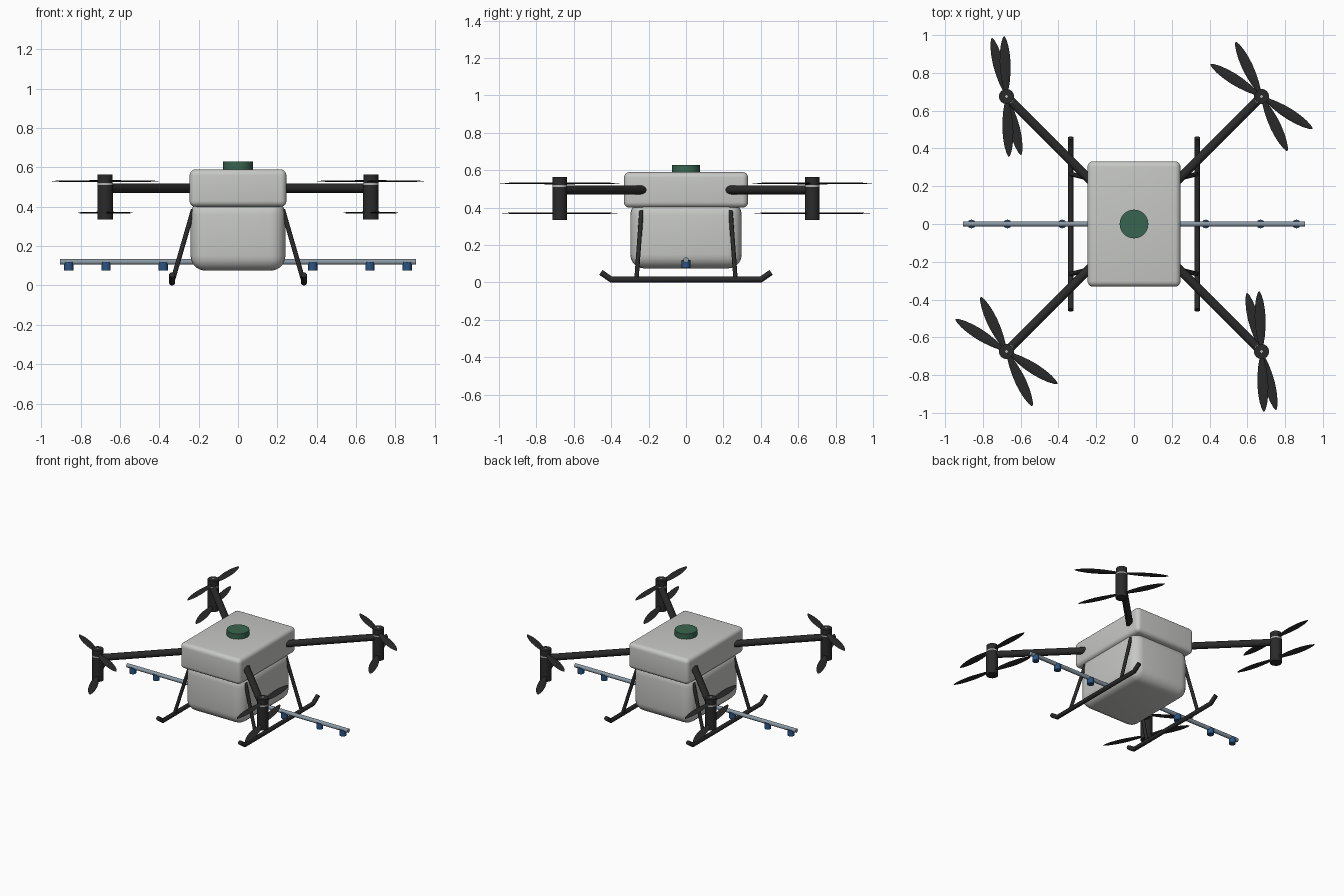
import bpy, bmesh, math
from mathutils import Vector, Matrix

cube = bpy.data.objects.get("Cube")
if cube:
    bpy.data.objects.remove(cube, do_unlink=True)


def material(name, r, g, b):
    m = bpy.data.materials.new(name)
    m.use_nodes = True
    m.diffuse_color = (r, g, b, 1)
    m.node_tree.nodes["Principled BSDF"].inputs["Base Color"].default_value = (r, g, b, 1)
    return m


SHELL = material("light grey shell", 0.57, 0.58, 0.56)
BLACK = material("black carbon", 0.023, 0.023, 0.024)
GREEN = material("green cap", 0.04, 0.13, 0.08)
STEEL = material("boom grey", 0.26, 0.32, 0.37)
BLUE = material("nozzle blue", 0.025, 0.09, 0.23)
SILVER = material("silver ring", 0.45, 0.46, 0.47)


def finish(name, bm, mat, angle=40):
    bmesh.ops.recalc_face_normals(bm, faces=bm.faces[:])
    me = bpy.data.meshes.new(name)
    bm.to_mesh(me)
    bm.free()
    me.materials.append(mat)
    ob = bpy.data.objects.new(name, me)
    bpy.context.collection.objects.link(ob)
    bpy.ops.object.select_all(action='DESELECT')
    ob.select_set(True)
    bpy.context.view_layer.objects.active = ob
    bpy.ops.object.shade_smooth_by_angle(angle=math.radians(angle))
    return ob


def rounded_box(name, half_x, half_y, z0, z1, radius, mat):
    bm = bmesh.new()
    size = Matrix.Diagonal((2 * half_x, 2 * half_y, z1 - z0, 1))
    bmesh.ops.create_cube(bm, size=1, matrix=Matrix.Translation((0, 0, (z0 + z1) / 2)) @ size)
    bmesh.ops.bevel(bm, geom=bm.edges[:], offset=radius, segments=5, profile=0.5, affect='EDGES')
    return finish(name, bm, mat)


def rod(name, a, b, radius, mat, sides=20):
    a, b = Vector(a), Vector(b)
    bm = bmesh.new()
    turn = (b - a).to_track_quat('Z', 'Y').to_matrix().to_4x4()
    bmesh.ops.create_cone(bm, cap_ends=True, segments=sides, radius1=radius, radius2=radius,
                          depth=(b - a).length, matrix=Matrix.Translation((a + b) / 2) @ turn)
    return finish(name, bm, mat)


def bent_tube(name, points, radius, mat, sides=12):
    # tube in a plane of constant x, with mitred bends
    pts = [Vector(p) for p in points]
    bm = bmesh.new()
    rings = []
    for i, p in enumerate(pts):
        d1 = (p - pts[max(i - 1, 0)]).normalized()
        d2 = (pts[min(i + 1, len(pts) - 1)] - p).normalized()
        side = Vector((1, 0, 0)).cross((d1 + d2).normalized())
        stretch = 1 / math.cos(d1.angle(d2) / 2) if d1.length and d2.length else 1
        ring = []
        for k in range(sides):
            t = math.tau * k / sides
            ring.append(bm.verts.new(p + Vector((radius * math.cos(t), 0, 0))
                                     + side * radius * stretch * math.sin(t)))
        rings.append(ring)
    for r, s in zip(rings, rings[1:]):
        for k in range(sides):
            j = (k + 1) % sides
            bm.faces.new((r[k], r[j], s[j], s[k]))
    bm.faces.new(rings[0])
    bm.faces.new(rings[-1])
    return finish(name, bm, mat)


# distance from hub, half width, half thickness of a blade
BLADE = [(0.0, 0.012, 0.005), (0.04, 0.013, 0.005), (0.08, 0.021, 0.005), (0.13, 0.027, 0.0045),
         (0.18, 0.029, 0.004), (0.23, 0.026, 0.0035), (0.27, 0.020, 0.003), (0.30, 0.012, 0.002),
         (0.315, 0.005, 0.0015), (0.319, 0.001, 0.001)]


def propeller(name, centre, degrees, pitch):
    bm = bmesh.new()
    for half in (0, math.pi):
        spin = (Matrix.Translation(centre) @ Matrix.Rotation(math.radians(degrees) + half, 4, 'Z')
                @ Matrix.Rotation(math.radians(pitch), 4, 'X'))
        rings = []
        for r, w, h in BLADE:
            rings.append([bm.verts.new(spin @ Vector((r, w * math.cos(t), h * math.sin(t))))
                          for t in (math.tau * k / 8 for k in range(8))])
        for a, b in zip(rings, rings[1:]):
            for k in range(8):
                j = (k + 1) % 8
                bm.faces.new((a[k], a[j], b[j], b[k]))
        bm.faces.new(rings[0])
        bm.faces.new(rings[-1])
    return finish(name, bm, BLACK, 60)


# body: liquid tank, upper shell and filler cap
rounded_box("tank", 0.241, 0.298, 0.075, 0.435, 0.075, SHELL)
rounded_box("upper_shell", 0.246, 0.332, 0.40, 0.59, 0.03, SHELL)
rod("filler_cap", (0, 0, 0.58), (0, 0, 0.629), 0.076, GREEN, 28)

# four arms with coaxial motors and paired propellers
for sx, side in ((1, "left"), (-1, "right")):
    for sy, end in ((-1, "front"), (1, "back")):
        tag = f"{end}_{side}"
        x, y = 0.675 * sx, 0.675 * sy
        rod("arm_" + tag, (0.15 * sx, 0.15 * sy, 0.495), (x, y, 0.495), 0.024, BLACK)
        rod("motor_" + tag, (x, y, 0.335), (x, y, 0.511), 0.040, BLACK, 24)
        rod("motor_ring_" + tag, (x, y, 0.511), (x, y, 0.520), 0.040, SILVER, 24)
        rod("motor_top_" + tag, (x, y, 0.520), (x, y, 0.563), 0.038, BLACK, 24)
        rod("motor_bolt_" + tag, (x, y, 0.560), (x, y, 0.565), 0.008, SILVER, 8)
        same = sx == sy
        propeller("upper_propeller_" + tag, (x, y, 0.53), 147.7 if same else 92.3, 4)
        propeller("lower_propeller_" + tag, (x, y, 0.37), 115.3 if same else 104, -4)

    # landing skid with two slanted legs
    bent_tube("skid_" + side, [(0.335 * sx, -0.455, 0.054), (0.335 * sx, -0.40, 0.0155),
                               (0.335 * sx, 0.40, 0.0155), (0.335 * sx, 0.455, 0.054)],
              0.0155, BLACK)
    for sy, end in ((-1, "front"), (1, "back")):
        rod(f"leg_{end}_{side}", (0.228 * sx, 0.238 * sy, 0.385),
            (0.335 * sx, 0.265 * sy, 0.0155), 0.012, BLACK, 12)

    # spray nozzles below the boom
    for i, nx in enumerate((0.38, 0.67, 0.86)):
        rod(f"nozzle_{i + 1}_{side}", (nx * sx, 0, 0.076), (nx * sx, 0, 0.12), 0.023, BLUE, 16)

# spray boom
rod("spray_boom", (-0.905, 0, 0.12), (0.905, 0, 0.12), 0.0145, STEEL, 16)
